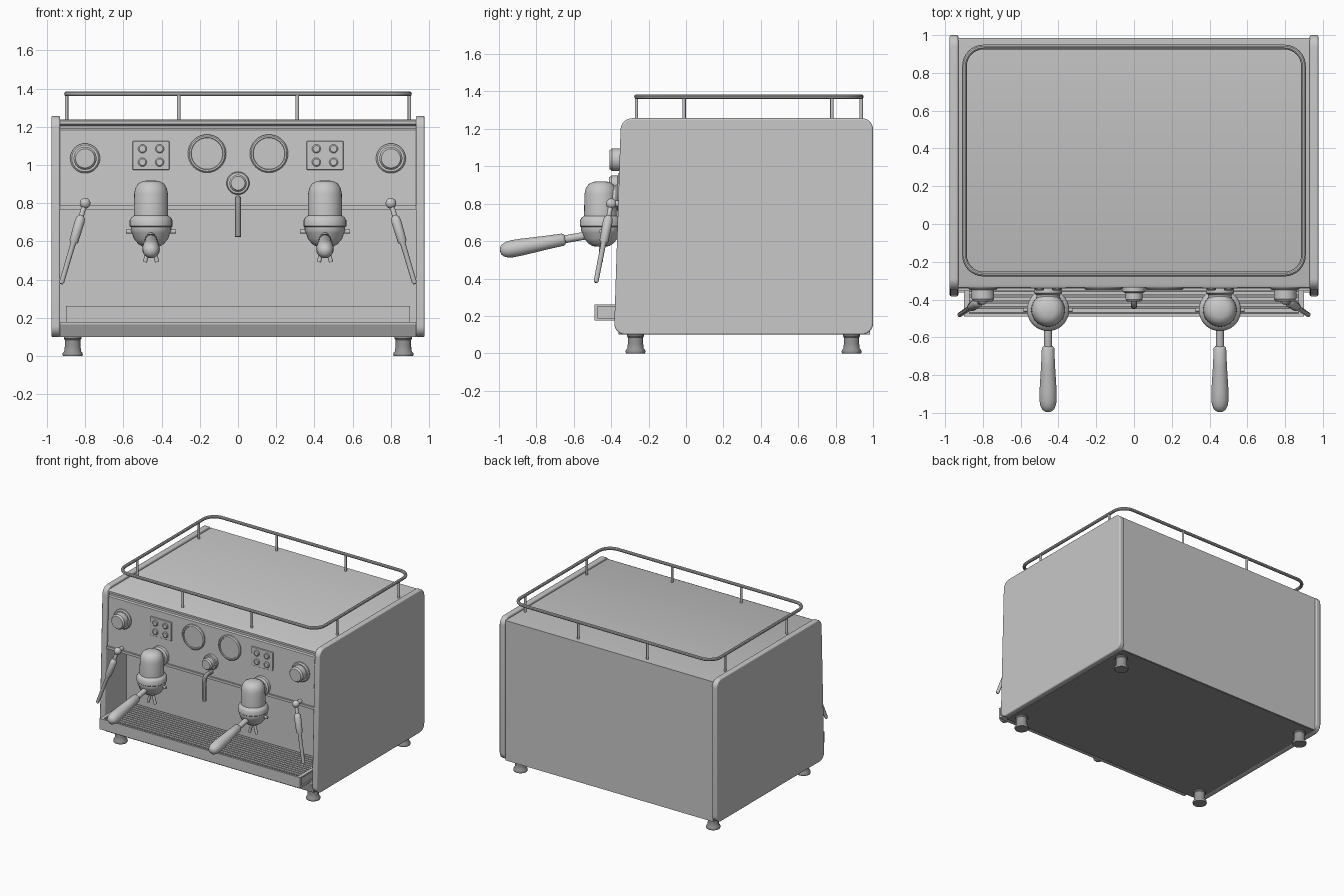
import bpy, bmesh, math
from mathutils import Vector, Matrix

cube = bpy.data.objects.get("Cube")
if cube:
    bpy.data.objects.remove(cube, do_unlink=True)


def material(name, value):
    mat = bpy.data.materials.new(name)
    mat.use_nodes = True
    colour = (value, value, value, 1)
    mat.diffuse_color = colour
    mat.node_tree.nodes["Principled BSDF"].inputs["Base Color"].default_value = colour
    return mat


light_grey = material("light_grey", 0.58)
dark_grey = material("dark_grey", 0.3)


def finish(name, bm, mat=light_grey, bevel=0):
    bmesh.ops.recalc_face_normals(bm, faces=bm.faces[:])
    mesh = bpy.data.meshes.new(name)
    bm.to_mesh(mesh)
    bm.free()
    mesh.materials.append(mat)
    ob = bpy.data.objects.new(name, mesh)
    bpy.context.collection.objects.link(ob)
    bpy.ops.object.select_all(action='DESELECT')
    ob.select_set(True)
    bpy.context.view_layer.objects.active = ob
    bpy.ops.object.shade_smooth_by_angle(angle=math.radians(35))
    if bevel:
        mod = ob.modifiers.new("soft_edges", 'BEVEL')
        mod.width, mod.segments = bevel, 3
        mod.limit_method, mod.angle_limit = 'ANGLE', math.radians(50)


def add_box(bm, lo, hi):
    lo, hi = Vector(lo), Vector(hi)
    bmesh.ops.create_cube(bm, size=1, matrix=Matrix.Translation((lo + hi) / 2)
                          @ Matrix.Diagonal((*(hi - lo), 1)))


def boxes(name, spans, mat=light_grey, bevel=0):
    bm = bmesh.new()
    for lo, hi in spans:
        add_box(bm, lo, hi)
    finish(name, bm, mat, bevel)


def lathe(name, profile, at, axis=(0, 0, 1), segs=32, mat=light_grey):
    """Revolve (radius, height) pairs around an axis starting at a point."""
    bm = bmesh.new()
    turn = Vector((0, 0, 1)).rotation_difference(Vector(axis))
    rings = []
    for r, h in profile:
        rings.append([bm.verts.new(Vector(at) + turn @ Vector(
            (r * math.cos(a), r * math.sin(a), h)))
            for a in (math.tau * i / segs for i in range(segs))])
    for low, high in zip(rings, rings[1:]):
        for i in range(segs):
            j = (i + 1) % segs
            bm.faces.new((low[i], low[j], high[j], high[i]))
    bm.faces.new(rings[0])
    bm.faces.new(rings[-1])
    bmesh.ops.remove_doubles(bm, verts=bm.verts[:], dist=1e-5)
    finish(name, bm, mat)


def rod(name, a, b, r, segs=16):
    a, b = Vector(a), Vector(b)
    lathe(name, [(r, 0), (r, (b - a).length)], a, b - a, segs)


def tube(name, points, r, closed=False):
    cu = bpy.data.curves.new(name, 'CURVE')
    cu.dimensions = '3D'
    cu.bevel_depth, cu.bevel_resolution, cu.use_fill_caps = r, 3, True
    sp = cu.splines.new('POLY')
    sp.points.add(len(points) - 1)
    for p, co in zip(sp.points, points):
        p.co = (*co, 1)
    sp.use_cyclic_u = closed
    path = bpy.data.objects.new(name + "_path", cu)
    bm = bmesh.new()
    bm.from_mesh(bpy.data.meshes.new_from_object(path))
    bpy.data.objects.remove(path)
    bmesh.ops.remove_doubles(bm, verts=bm.verts[:], dist=1e-5)
    finish(name, bm)


def extrude_x(name, yz, x0, x1, corner=0, bevel=0):
    """Extrude a side profile across x, optionally rounding its corners."""
    bm = bmesh.new()
    face = bm.faces.new([bm.verts.new((x0, y, z)) for y, z in yz])
    out = bmesh.ops.extrude_face_region(bm, geom=[face])
    bmesh.ops.translate(bm, vec=(x1 - x0, 0, 0),
                        verts=[v for v in out["geom"] if isinstance(v, bmesh.types.BMVert)])
    if corner:
        long = [e for e in bm.edges if abs(e.verts[0].co.x - e.verts[1].co.x) > 1e-4]
        bmesh.ops.bevel(bm, geom=long, offset=corner, segments=8, profile=0.5, affect='EDGES')
    finish(name, bm, bevel=bevel)


# Main housing with grooved top lip and open working bay, on a dark base
extrude_x("housing", [(0.985, 0.102), (0.985, 1.237), (-0.32, 1.237), (-0.336, 1.23),
                      (-0.336, 1.215), (-0.318, 1.205), (-0.318, 1.19), (-0.328, 1.182),
                      (-0.343, 0.77), (-0.1, 0.77), (-0.1, 0.165), (0.0, 0.102)], -0.932, 0.932)
boxes("base", [((-0.932, -0.362, 0.1), (0.932, 0.975, 0.165))], dark_grey)
boxes("lower_trim", [((-0.93, -0.355, 0.768), (0.93, -0.32, 0.788))])

# Drip tray with recessed ends, slatted grille and dark floor
tray = [((-0.9, -0.49, 0.175), (0.9, -0.1, 0.19)),
        ((-0.9, -0.49, 0.19), (0.9, -0.474, 0.262)),
        ((-0.93, -0.362, 0.165), (0.93, -0.1, 0.18))]
for s in (-1, 1):
    tray.append(((s * 0.9, -0.474, 0.25), (s * 0.872, -0.1, 0.262)))
    tray.append(((s * 0.89, -0.474, 0.19), (s * 0.875, -0.1, 0.25)))
boxes("drip_tray", tray)
boxes("grille", [((-0.875, -0.468 + i * 0.0303, 0.24), (0.875, -0.448 + i * 0.0303, 0.252))
                 for i in range(12)])
boxes("tray_floor", [((-0.875, -0.474, 0.22), (0.875, -0.1, 0.225))], dark_grey)

# Tap in the middle
lathe("tap_knob", [(0.06, 0), (0.06, 0.02), (0.055, 0.026), (0.045, 0.028),
                   (0.045, 0.062), (0.036, 0.074), (0, 0.074)], (0, -0.337, 0.905), (0, -1, 0))
bend = [(0, -0.39 - 0.04 * math.sin(a), 0.785 + 0.04 * math.cos(a))
        for a in (math.pi / 2 * i / 8 for i in range(9))]
tube("tap_spout", [(0, -0.33, 0.825)] + bend + [(0, -0.435, 0.625)], 0.017)

# Serving rail
cx, y0, y1, rr, rail_z = 0.897, -0.265, 0.937, 0.1, 1.372
path = []
for k, (x, y) in enumerate([(cx - rr, y1 - rr), (rr - cx, y1 - rr),
                            (rr - cx, y0 + rr), (cx - rr, y0 + rr)]):
    for i in range(9):
        a = math.pi / 2 * (k + i / 8)
        path.append((x + rr * math.cos(a), y + rr * math.sin(a), rail_z))
tube("rail", path, 0.0125, True)

group_dome = [(0, 0), (0.045, 0.003), (0.068, 0.018), (0.09, 0.045), (0.1, 0.075), (0.106, 0.085),
              (0.106, 0.105), (0.112, 0.11), (0.112, 0.14), (0.104, 0.155), (0.09, 0.165),
              (0.088, 0.28), (0.082, 0.31), (0.066, 0.335), (0.04, 0.347), (0, 0.35)]
handle = [(0.021, 0), (0.021, 0.113), (0.026, 0.115), (0.033, 0.125), (0.037, 0.22), (0.045, 0.35),
          (0.046, 0.4), (0.042, 0.43), (0.032, 0.453), (0.018, 0.464), (0, 0.467)]
ball = [(0.028 * math.sin(math.pi * i / 10), -0.028 * math.cos(math.pi * i / 10))
        for i in range(11)]

for s, side in ((1, "left"), (-1, "right")):
    # Side panels
    extrude_x(side + "_side_panel", [(-0.385, 0.1), (1.0, 0.1), (1.0, 1.257), (-0.348, 1.257)],
              s * 0.93, s * 0.976, 0.06, 0.009)

    # Feet
    for end, y in (("front", -0.27), ("rear", 0.885)):
        lathe(f"{side}_{end}_foot", [(0.051, 0), (0.053, 0.006), (0.052, 0.016), (0.044, 0.026),
                                     (0.041, 0.05), (0.041, 0.085), (0.046, 0.092), (0.046, 0.102)],
              (s * 0.865, y, 0), mat=dark_grey)

    # Rail posts
    for i, (x, y) in enumerate([(0.31, y0), (0.31, y1), (cx, -0.01), (cx, 0.78)]):
        rod(f"{side}_rail_post_{i}", (s * x, y, 1.23), (s * x, y, rail_z), 0.009)

    # Steam knob and gauge
    lathe(side + "_steam_knob", [(0.078, 0), (0.078, 0.01), (0.07, 0.018), (0.06, 0.018),
                                 (0.06, 0.064), (0.05, 0.077), (0, 0.077)],
          (s * 0.8, -0.332, 1.035), (0, -1, 0))
    lathe(side + "_gauge", [(0.1, 0), (0.1, 0.012), (0.093, 0.02), (0.084, 0.02),
                            (0.082, 0.012), (0, 0.012)], (s * 0.162, -0.33, 1.06), (0, -1, 0))

    # Button pad
    gx = s * 0.455
    boxes(side + "_button_plate", [((gx - 0.096, -0.342, 0.975), (gx + 0.096, -0.32, 1.125))],
          bevel=0.004)
    for i in range(4):
        bx, bz = gx + (i % 2 - 0.5) * 0.09, 1.05 + (i // 2 - 0.5) * 0.07
        lathe(f"{side}_button_{i}", [(0.023, 0), (0.023, 0.008), (0.017, 0.013), (0, 0.013)],
              (bx, -0.34, bz), (0, -1, 0), 20)

    # Brewing group with neck, lugs and twin spout
    lathe(side + "_group_head", group_dome, (gx, -0.455, 0.57))
    lathe(side + "_group_neck", [(0.075, 0), (0.075, 0.035), (0.062, 0.045), (0.062, 0.12)],
          (gx, -0.33, 0.835), (0, -1, 0))
    rod(side + "_group_lugs", (gx - 0.13, -0.455, 0.652), (gx + 0.13, -0.455, 0.652), 0.01)
    for t in (-1, 1):
        rod(f"{side}_spout_{t}", (gx + t * 0.008, -0.455, 0.58),
            (gx + t * 0.032, -0.455, 0.492), 0.011)
    lathe(side + "_filter_handle", handle, (gx, -0.535, 0.63), (0, -1, -0.18))

    # Steam wand with ball joint and grip
    top, tip = Vector((s * 0.8, -0.4, 0.8)), Vector((s * 0.925, -0.482, 0.378))
    rod(side + "_wand_stem", (s * 0.8, -0.33, 0.8), top, 0.016)
    lathe(side + "_wand_ball", ball, top, segs=20)
    length = (tip - top).length
    lathe(side + "_wand", [(0.013, 0), (0.013, 0.07), (0.022, 0.08), (0.026, 0.1), (0.024, 0.21),
                           (0.014, 0.225), (0.013, length - 0.01), (0.008, length)],
          top, tip - top, 20)
